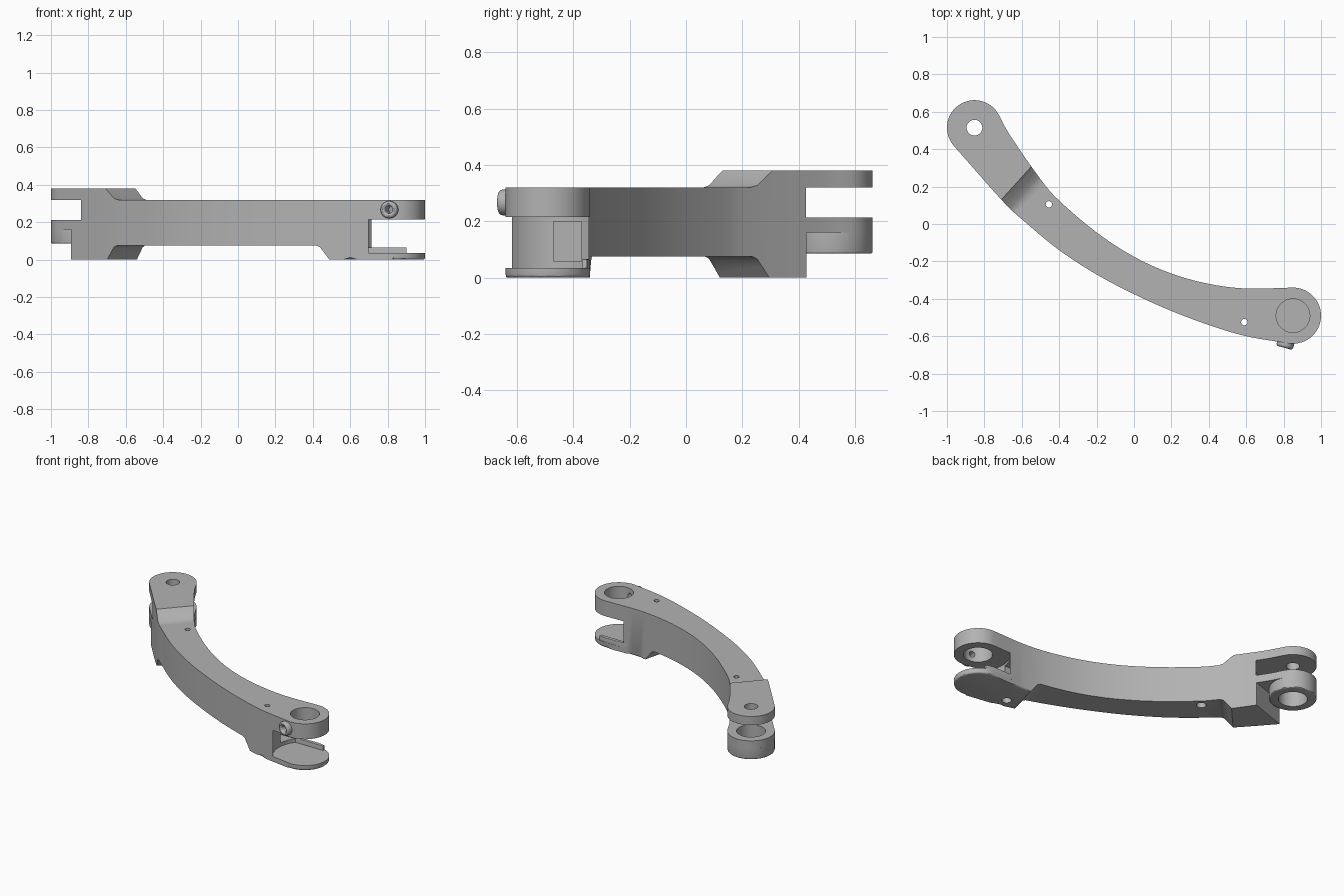
import bpy, bmesh, math
from mathutils import Vector, Matrix

cube = bpy.data.objects.get("Cube")
if cube:
    bpy.data.objects.remove(cube, do_unlink=True)

metal = bpy.data.materials.new("plain_grey")
metal.use_nodes = True
grey = (0.45, 0.45, 0.45, 1)
metal.diffuse_color = grey
for node in metal.node_tree.nodes:
    if node.type == 'BSDF_PRINCIPLED':
        node.inputs["Base Color"].default_value = grey

LEFT_PIN = (-0.853, 0.515)
RIGHT_PIN = (0.85, -0.49)


def finish(name, bm):
    bmesh.ops.recalc_face_normals(bm, faces=bm.faces)
    mesh = bpy.data.meshes.new(name)
    bm.to_mesh(mesh)
    bm.free()
    mesh.materials.append(metal)
    obj = bpy.data.objects.new(name, mesh)
    bpy.context.collection.objects.link(obj)
    return obj


def circle(c, r, n=64, a0=0, a1=360):
    full = a1 - a0 == 360
    steps = n if full else n - 1
    return [(c[0] + r * math.cos(math.radians(a0 + (a1 - a0) * i / steps)),
             c[1] + r * math.sin(math.radians(a0 + (a1 - a0) * i / steps))) for i in range(n)]


def prism(name, pts, z0, z1, matrix=None, round_z=None, radius=0.012):
    """Extruded outline, with the rim at height round_z optionally rounded."""
    bm = bmesh.new()
    base = bm.faces.new([bm.verts.new((x, y, z0)) for x, y in pts])
    new = bmesh.ops.extrude_face_region(bm, geom=[base])["geom"]
    for v in new:
        if isinstance(v, bmesh.types.BMVert):
            v.co.z = z1
    if round_z is not None:
        rim = [e for e in bm.edges if all(abs(v.co.z - round_z) < 1e-5 for v in e.verts)]
        bmesh.ops.bevel(bm, geom=rim, offset=radius, segments=3, profile=0.5, affect='EDGES')
    if matrix:
        bm.transform(matrix)
    return finish(name, bm)


def hull(name, pts):
    bm = bmesh.new()
    for p in pts:
        bm.verts.new(p)
    res = bmesh.ops.convex_hull(bm, input=bm.verts)
    loose = [v for v in bm.verts if not v.link_faces]
    bmesh.ops.delete(bm, geom=loose, context='VERTS')
    return finish(name, bm)


def cut(obj, cutter):
    mod = obj.modifiers.new("cut", 'BOOLEAN')
    mod.operation = 'DIFFERENCE'
    mod.solver = 'EXACT'
    mod.object = cutter
    bpy.context.view_layer.objects.active = obj
    bpy.ops.object.modifier_apply(modifier=mod.name)
    bpy.data.objects.remove(cutter, do_unlink=True)


def smooth_path(pts, n=5):
    """Catmull-Rom samples through the given points."""
    p = [Vector(q) for q in pts]
    p = [2 * p[0] - p[1]] + p + [2 * p[-1] - p[-2]]
    out = []
    for a, b, c, d in zip(p, p[1:], p[2:], p[3:]):
        for i in range(n):
            t = i / n
            out.append(0.5 * (2 * b + (c - a) * t + (2 * a - 5 * b + 4 * c - d) * t ** 2
                              + (3 * b - a - 3 * c + d) * t ** 3))
    return [tuple(q) for q in out[1:]]


# Curved arm outline: outer edge, right lug, inner edge, left lug
outer = [(-0.965, 0.42), (-0.7, 0.12), (-0.57, 0), (-0.4, -0.14), (-0.2, -0.27),
         (0, -0.375), (0.2, -0.465), (0.4, -0.54), (0.6, -0.6), (0.82, -0.637)]
inner = [(0.85, -0.34), (0.6, -0.345), (0.4, -0.32), (0.2, -0.265), (0, -0.175),
         (-0.2, -0.045), (-0.4, 0.125), (-0.5, 0.24), (-0.66, 0.47), (-0.724, 0.587)]
outline = (smooth_path(outer) + circle(RIGHT_PIN, 0.15, 40, -101, 90)
           + smooth_path(inner) + circle(LEFT_PIN, 0.147, 40, 29, 220))
arm = prism("curved_arm", outline, 0, 0.38, round_z=0)

# Raised top pad: lower everything to the right of a sloping step
step = Vector((-0.567, 0.16))
along, across = Vector((0.74, -0.67)), Vector((0.67, 0.74))
frame = Matrix(((along.x, 0, across.x, step.x), (along.y, 0, across.y, step.y),
                (0, 1, 0, 0), (0, 0, 0, 1)))
cut(arm, prism("step_cutter", [(-0.1, 0.4), (-0.085, 0.379), (-0.065, 0.365), (-0.02, 0.328),
                               (0.01, 0.32), (3, 0.32), (3, 0.4)], -1, 1, frame))

# Recessed underside between the two bottom pads
stop = Vector((0.45, -0.43))
pts = []
for origin, out, side in ((step, -along, across), (stop, Vector((0.97, -0.25)), Vector((0.25, 0.97)))):
    for s in (-0.4, 0.4):
        for offset, z in ((0, 0.075), (0.02, 0.066), (0.08, -0.01)):
            pts.append((*(origin + out * offset + side * s), z))
cut(arm, hull("underside_cutter", pts))

# Fork gaps at both ends
cut(arm, prism("left_gap", circle(LEFT_PIN, 0.24, 96), 0.213, 0.32))
cut(arm, prism("right_gap", circle(RIGHT_PIN, 0.2, 96), 0.035, 0.215))

# Squared end of the lower left body, below the ring
cut(arm, prism("left_end_trim", [(-1.14, 0.255), (-0.39, 0.51), (-0.5, 0.9), (-1.2, 0.9)],
               -0.1, 0.16))

# Hollow pocket behind the right fork
cut(arm, prism("pocket", [(0.55, -0.47), (0.75, -0.47), (0.75, -0.37), (0.55, -0.37)], 0.06, 0.2))

# Pin bores and small through holes with wider bottoms
cut(arm, prism("left_pin_hole", circle(LEFT_PIN, 0.042, 40), 0.3, 0.5))
cut(arm, prism("left_ring_hole", circle(LEFT_PIN, 0.09), 0.1, 0.25))
cut(arm, prism("right_bore", circle(RIGHT_PIN, 0.09), 0.2, 0.5))
for spot in ((-0.455, 0.105), (0.59, -0.525)):
    cut(arm, prism("small_hole", circle(spot, 0.017, 24), -0.1, 0.5))
    cut(arm, prism("counterbore", circle(spot, 0.03, 32), -0.1, 0.11))

# Lower left ring, flush with the neck above it
ring = prism("lower_left_ring", circle(LEFT_PIN, 0.147, 80), 0.085, 0.16, round_z=0.085, radius=0.008)
cut(ring, prism("ring_hole", circle(LEFT_PIN, 0.09), 0, 0.3))

# Low rim on the back edge of the right tongue
rim = prism("tongue_rim", [(0.69, -0.368), (0.9, -0.368), (0.9, -0.352), (0.85, -0.342), (0.69, -0.345)],
            0.03, 0.066, round_z=0.066, radius=0.004)

# Set screw boss on the right lug, pointing out from the bore
aim = Vector((-0.26, -0.966, 0))
turn = Matrix.Translation((*RIGHT_PIN, 0.267)) @ aim.to_track_quat('Z', 'Y').to_matrix().to_4x4()
cut(arm, prism("screw_channel", circle((0, 0), 0.02, 24), 0.05, 0.3, turn))
boss = prism("screw_boss", circle((0, 0), 0.046, 40), 0.12, 0.178, turn)
cut(boss, prism("screw_socket", circle((0, 0), 0.02, 24), 0.1, 0.3, turn))
bevel = boss.modifiers.new("rounded", 'BEVEL')
bevel.width, bevel.segments, bevel.angle_limit = 0.014, 3, math.radians(60)

# Smooth shading with sharp edges kept
bpy.ops.object.select_all(action='DESELECT')
for obj in (arm, ring, rim, boss):
    obj.select_set(True)
bpy.context.view_layer.objects.active = arm
bpy.ops.object.shade_smooth_by_angle(angle=math.radians(30))
